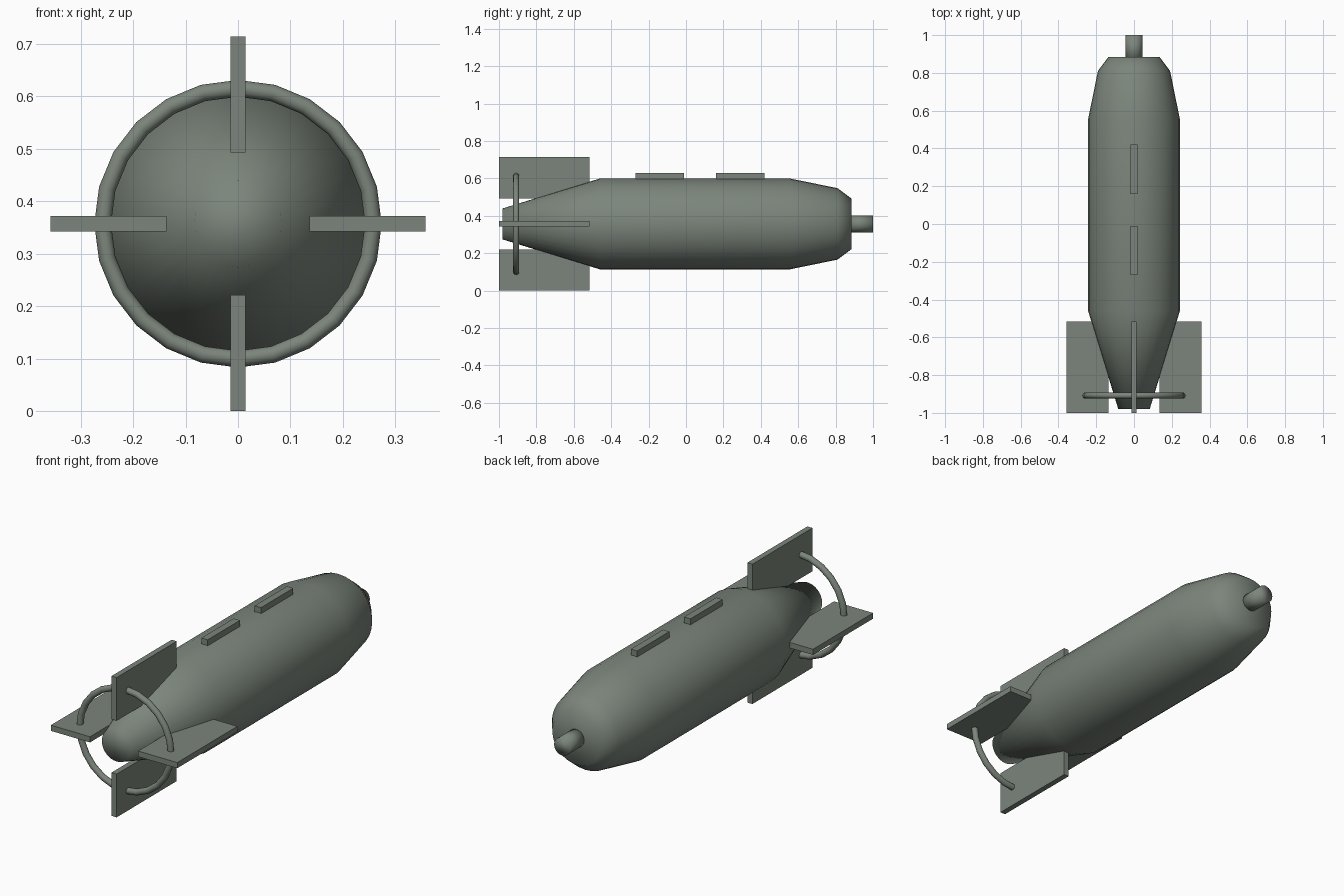
import bpy, bmesh
from math import cos, sin, pi
from mathutils import Matrix

if "Cube" in bpy.data.objects:
    bpy.data.objects.remove(bpy.data.objects["Cube"])

CZ = 0.357  # height of the long axis

paint = bpy.data.materials.new("grey_green_paint")
paint.diffuse_color = (0.20, 0.235, 0.20, 1)
paint.use_nodes = True
paint.node_tree.nodes["Principled BSDF"].inputs["Base Color"].default_value = paint.diffuse_color


def finish(name, bm, smooth):
    bmesh.ops.recalc_face_normals(bm, faces=bm.faces)
    mesh = bpy.data.meshes.new(name)
    bm.to_mesh(mesh)
    bm.free()
    for p in mesh.polygons:
        p.use_smooth = smooth
    mesh.materials.append(paint)
    ob = bpy.data.objects.new(name, mesh)
    bpy.context.collection.objects.link(ob)
    return ob


def lathe(name, profile, sides, closed=False):
    """Revolve (y, radius) points around the long axis."""
    bm = bmesh.new()
    rings = []
    for y, r in profile:
        rings.append([bm.verts.new((r * cos(2 * pi * i / sides), y,
                                    CZ + r * sin(2 * pi * i / sides)))
                      for i in range(sides)])
    pairs = list(zip(rings, rings[1:]))
    if closed:
        pairs.append((rings[-1], rings[0]))
    else:
        bm.faces.new(rings[0])
        bm.faces.new(rings[-1])
    for a, b in pairs:
        for i in range(sides):
            j = (i + 1) % sides
            bm.faces.new((a[i], a[j], b[j], b[i]))
    return finish(name, bm, True)


def box(name, lo, hi, turn=0):
    """Box between two corners, turned about the long axis."""
    bm = bmesh.new()
    bmesh.ops.create_cube(bm, size=1)
    for v in bm.verts:
        v.co = [l + (c + 0.5) * (h - l) for c, l, h in zip(v.co, lo, hi)]
    bmesh.ops.rotate(bm, verts=bm.verts, cent=(0, 0, CZ),
                     matrix=Matrix.Rotation(turn, 3, 'Y'))
    return finish(name, bm, False)


# Main casing, tail to nose
lathe("casing", [(-0.98, 0.083), (-0.46, 0.243), (0.555, 0.243),
                 (0.81, 0.191), (0.885, 0.135)], 32)

# Nose fuse
lathe("nose_fuse", [(0.86, 0.045), (1.0, 0.045)], 24)

# Ring tying the fins together
lathe("tail_ring", [(-0.908 + 0.016 * cos(2 * pi * k / 12),
                     0.258 + 0.016 * sin(2 * pi * k / 12))
                    for k in range(12)], 24, closed=True)

# Four tail fins
for k in range(4):
    box(f"tail_fin_{k + 1}", (-0.0145, -1.0, CZ + 0.136),
        (0.0145, -0.515, CZ + 0.357), k * pi / 2)

# Two lugs on top
for k, y in enumerate((-0.27, 0.16)):
    box(f"top_lug_{k + 1}", (-0.018, y, 0.57), (0.018, y + 0.26, 0.629))
